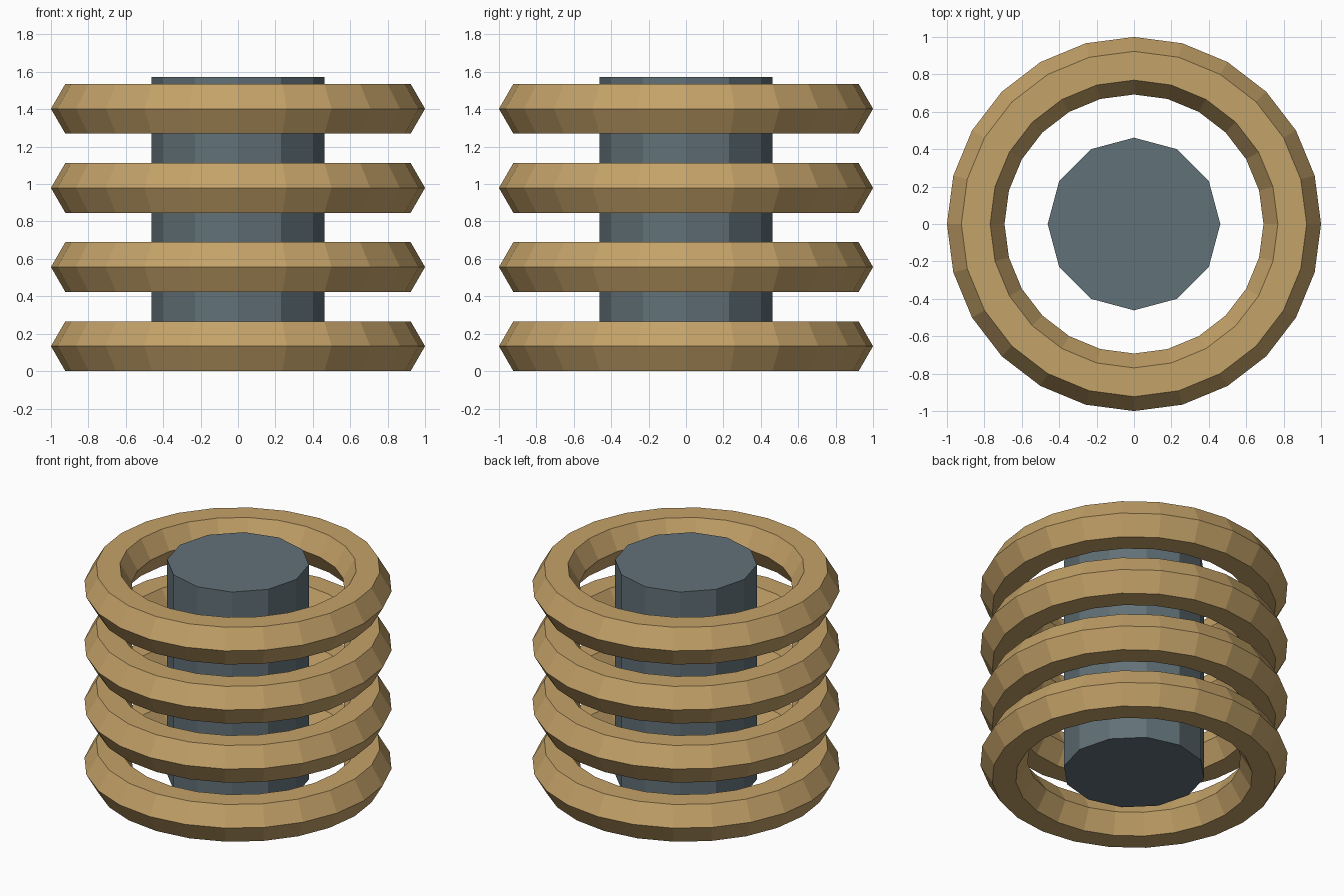
import bpy

if "Cube" in bpy.data.objects:
    bpy.data.objects.remove(bpy.data.objects["Cube"])

UNIT = 2 / 1.3            # scale so the ring diameter is 2
MINOR = 0.1 * UNIT
PITCH = 0.275 * UNIT
HALF_HEIGHT = MINOR * 0.866


def finish(name, mat):
    ob = bpy.context.object
    ob.name = name
    ob.data.materials.append(mat)
    bpy.ops.object.shade_flat()
    return ob


def material(name, rgb):
    m = bpy.data.materials.new(name)
    m.diffuse_color = (*rgb, 1)
    m.use_nodes = True
    m.node_tree.nodes["Principled BSDF"].inputs["Base Color"].default_value = m.diffuse_color
    return m


copper = material("ring_tan", (0.55, 0.36, 0.14))
steel = material("core_slate", (0.12, 0.165, 0.185))

# Stack of four hexagonal-section rings
for i in range(4):
    bpy.ops.mesh.primitive_torus_add(
        major_segments=24, minor_segments=6,
        major_radius=0.55 * UNIT, minor_radius=MINOR,
        location=(0, 0, HALF_HEIGHT + i * PITCH))
    finish(f"ring_{i + 1}", copper)

# Twelve-sided central core, slightly higher than the ring stack
bpy.ops.mesh.primitive_cylinder_add(
    vertices=12, radius=0.3 * UNIT, depth=UNIT,
    location=(0, 0, 0.035 + UNIT / 2))
finish("core", steel)
